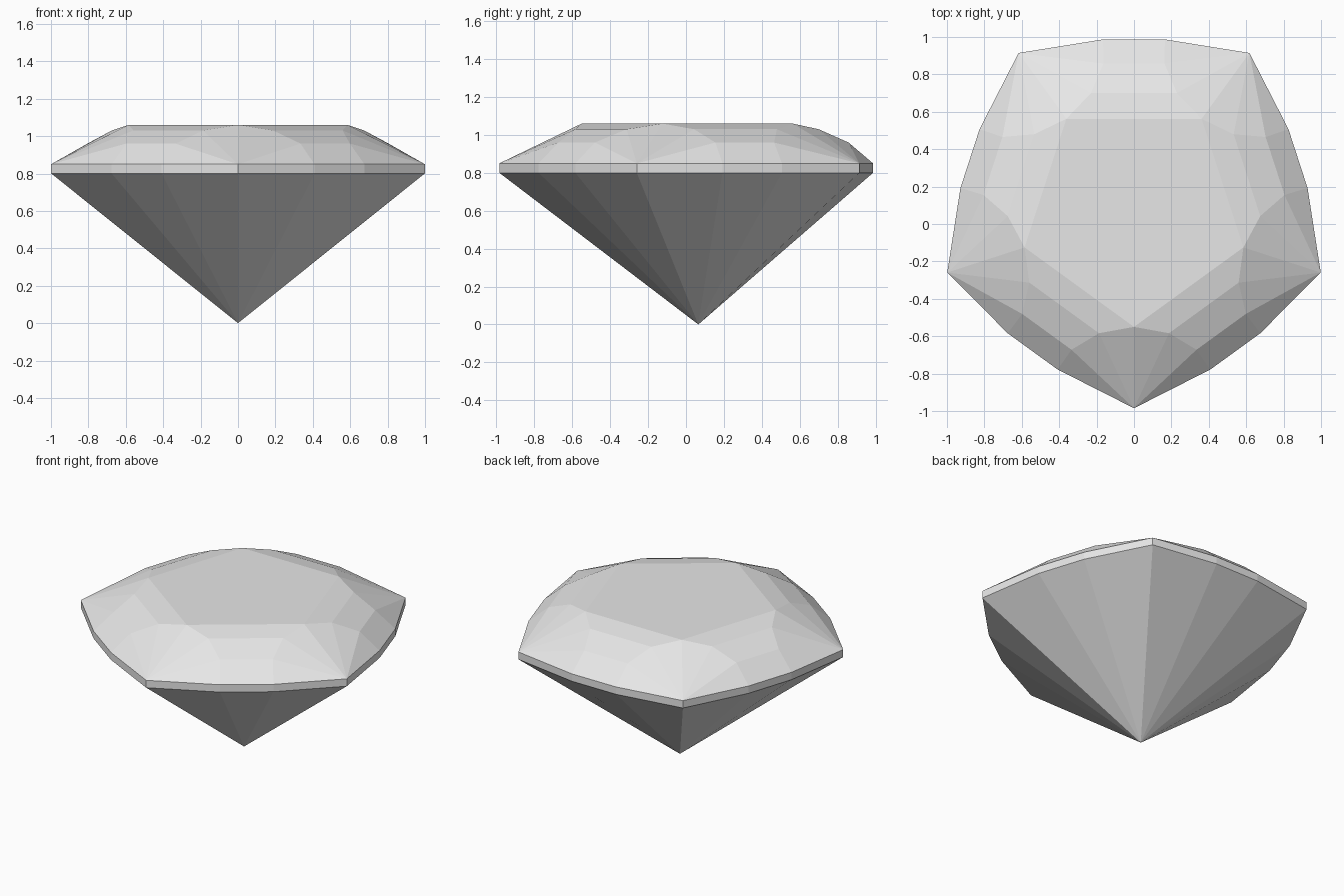
import bpy, bmesh
from math import cos, sin, pi, radians

cube = bpy.data.objects.get("Cube")
if cube:
    bpy.data.objects.remove(cube, do_unlink=True)

# One neutral stone colour
stone = bpy.data.materials.new("pale grey stone")
stone.use_nodes = True
grey = (0.8, 0.8, 0.8, 1)
stone.diffuse_color = grey
stone.node_tree.nodes["Principled BSDF"].inputs["Base Color"].default_value = grey

SIDES = 5
CENTRE_Y = 0.065
R = 1.05
R_TABLE = 0.615
Z_TABLE, Z_TOP, Z_LOW = 1.06, 0.85, 0.80
bm = bmesh.new()


def place(side, out, along, z):
    """Point given by distance outward from the axis and along one side."""
    a = pi / 2 + side * 2 * pi / SIDES
    return bm.verts.new((out * cos(a) - along * sin(a),
                         CENTRE_Y + out * sin(a) + along * cos(a), z))


def pair(side, out, along, z):
    return [place(side, out, s * along, z) for s in (-1, 1)]


def corners(radius, z):
    h = pi / SIDES
    return [place(k, radius * cos(h), -radius * sin(h), z) for k in range(SIDES)]


# Shared corner points and the lower tip
table = corners(R_TABLE, Z_TABLE)
upper = corners(R, Z_TOP)
lower = corners(R, Z_LOW)
tip = bm.verts.new((0, CENTRE_Y, 0))
bm.faces.new(table)

for k in range(SIDES):
    n = (k + 1) % SIDES
    inner = pair(k, 0.635, 0.23, 1.03)
    outer = pair(k, 0.793, 0.163, 0.96)
    rim = pair(k, 0.922, 0.165, Z_TOP)
    rim_low = pair(k, 0.922, 0.165, Z_LOW)

    # Crown: central strip of facets
    levels = [[table[k], table[n]], inner, outer, rim]
    for a, b in zip(levels, levels[1:]):
        bm.faces.new((a[0], b[0], b[1], a[1]))
    # Crown: fans spreading from both corners
    for end, c in enumerate((k, n)):
        for a, b in zip(levels, levels[1:]):
            bm.faces.new((upper[c], a[end], b[end]))

    # Girdle band and pavilion down to the tip
    top = [upper[k], *rim, upper[n]]
    low = [lower[k], *rim_low, lower[n]]
    for i in range(3):
        bm.faces.new((top[i], low[i], low[i + 1], top[i + 1]))
        bm.faces.new((low[i], tip, low[i + 1]))

bmesh.ops.recalc_face_normals(bm, faces=bm.faces[:])
mesh = bpy.data.meshes.new("cut_gem")
bm.to_mesh(mesh)
bm.free()
mesh.materials.append(stone)
gem = bpy.data.objects.new("cut_gem", mesh)
bpy.context.collection.objects.link(gem)
